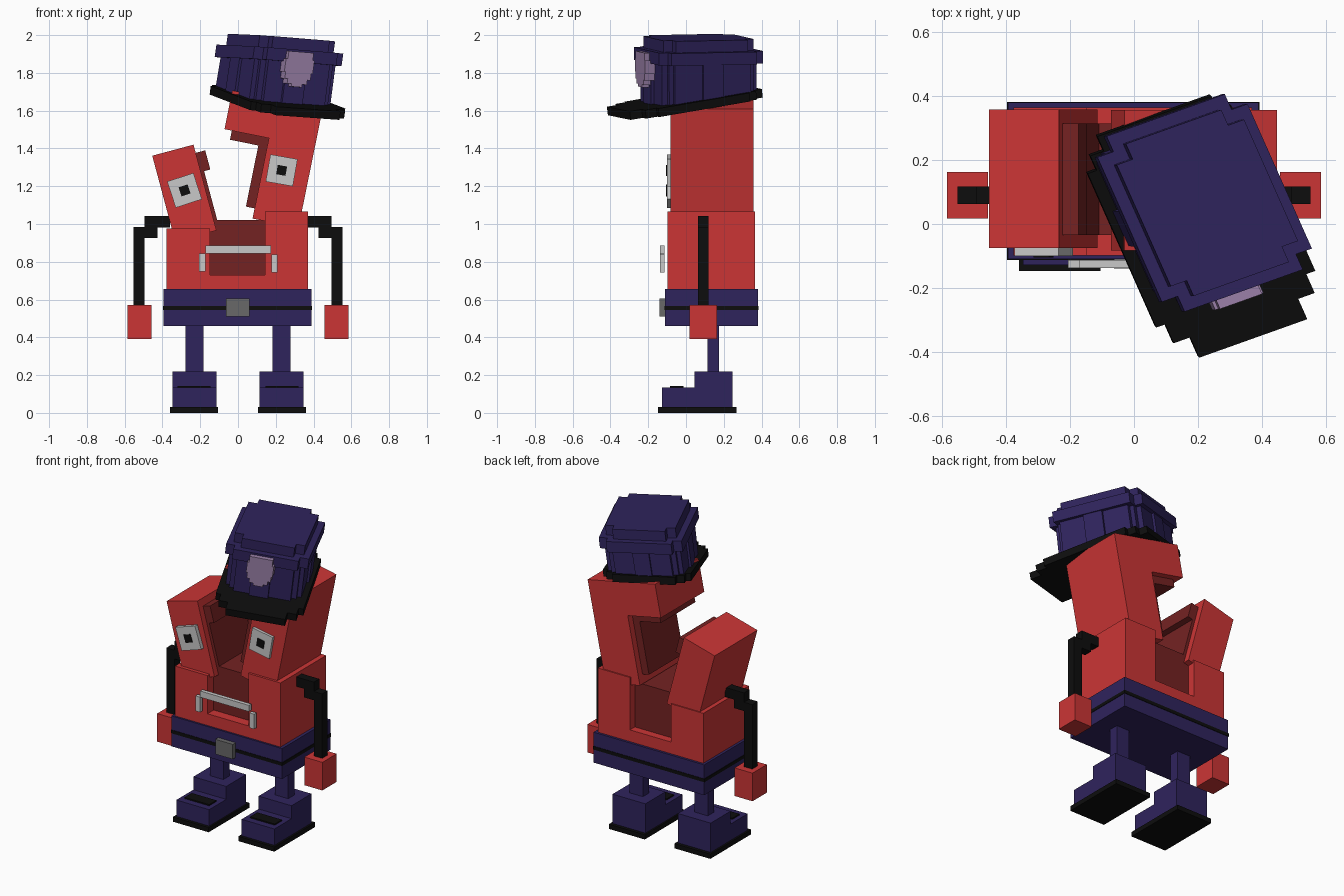
import bpy, bmesh
from math import sin, cos, radians
from mathutils import Vector

cube = bpy.data.objects.get("Cube")
if cube:
    bpy.data.objects.remove(cube)


def material(name, r, g, b):
    m = bpy.data.materials.new(name)
    m.use_nodes = True
    m.diffuse_color = (r, g, b, 1)
    m.node_tree.nodes["Principled BSDF"].inputs["Base Color"].default_value = (r, g, b, 1)
    return m


RED = material("red", .60, .036, .036)
DARK_RED = material("dark red", .175, .016, .016)
NAVY = material("navy", .028, .017, .108)
BLACK = material("black", .004, .004, .004)
PALE = material("pale grey", .58, .58, .58)
GREY = material("mid grey", .14, .14, .14)
MAUVE = material("mauve", .33, .22, .40)


class Frame:
    """Origin plus three free axes; maps local points to the model."""

    def __init__(self, origin, ex, ey, ez):
        self.o, self.x, self.y, self.z = map(Vector, (origin, ex, ey, ez))

    def at(self, x, y, z):
        return self.o + self.x * x + self.y * y + self.z * z


WORLD = Frame((0, 0, 0), (1, 0, 0), (0, 1, 0), (0, 0, 1))
# Local x and y lie in the front plane, local z is the model's depth
FRONT = Frame((0, 0, 0), (1, 0, 0), (0, 0, 1), (0, 1, 0))


def front_tilt(x, z, degrees):
    a = radians(degrees)
    return Frame((x, 0, z), (cos(a), 0, sin(a)), (-sin(a), 0, cos(a)), (0, 1, 0))


def prism(name, outline, mat, frame, z0, z1, end_frame=None):
    end_frame = end_frame or frame
    bm = bmesh.new()
    low = [bm.verts.new(frame.at(x, y, z0)) for x, y in outline]
    high = [bm.verts.new(end_frame.at(x, y, z1)) for x, y in outline]
    bm.faces.new(low)
    bm.faces.new(high)
    n = len(outline)
    for i in range(n):
        j = (i + 1) % n
        bm.faces.new((low[i], low[j], high[j], high[i]))
    bmesh.ops.recalc_face_normals(bm, faces=bm.faces)
    mesh = bpy.data.meshes.new(name)
    bm.to_mesh(mesh)
    bm.free()
    mesh.materials.append(mat)
    obj = bpy.data.objects.new(name, mesh)
    bpy.context.collection.objects.link(obj)
    return obj


def rect(x0, x1, y0, y1):
    return [(x0, y0), (x1, y0), (x1, y1), (x0, y1)]


def box(name, mat, x0, x1, y0, y1, z0, z1):
    return prism(name, rect(x0, x1, y0, y1), mat, WORLD, z0, z1)


def mirror_x(points):
    return points + [(-x, y) for x, y in reversed(points)]


def notched(hx, hy, *notches):
    """Rectangle of half sizes hx, hy with stepped corners."""
    corner = [(hx, hy - sum(notches))]
    for n in notches:
        x, y = corner[-1]
        corner += [(x - n, y), (x - n, y + n)]
    half = [(x, -y) for x, y in reversed(corner)] + corner
    return mirror_x(half)


# Boots, legs, arms and hands
for side, s in (("right", -1), ("left", 1)):
    def limb(part, mat, x0, x1, *rest):
        box(f"{side}_{part}", mat, *sorted((s * x0, s * x1)), *rest)
    limb("sole", BLACK, .105, .36, -.147, .268, 0, .03)
    limb("boot_toe", NAVY, .115, .348, -.128, .05, .03, .135)
    limb("boot_ankle", NAVY, .115, .348, .045, .247, .03, .218)
    limb("laces", BLACK, .145, .32, -.085, -.012, .135, .143)
    limb("leg", NAVY, .183, .277, .113, .175, .21, .47)
    limb("shoulder", BLACK, .36, .494, .063, .118, .982, 1.043)
    limb("elbow", BLACK, .425, .553, .063, .118, .927, .983)
    limb("forearm", BLACK, .494, .553, .063, .118, .56, .93)
    limb("hand", RED, .458, .586, .018, .163, .39, .57)

# Trousers, belt and buckle
box("trousers", NAVY, -.395, .39, -.11, .38, .46, .655)
box("belt", BLACK, -.398, .393, -.113, .383, .545, .566)
box("buckle", GREY, -.063, .06, -.14, -.105, .51, .605)

# Torso with an open slot through the middle
prism("torso", [(-.378, .65), (.37, .65), (.37, 1.066), (.142, 1.066), (.142, .73),
                (-.148, .73), (-.148, .975), (-.378, .975)], RED, FRONT, -.098, .365)
box("torso_lining", DARK_RED, -.149, .143, -.035, .315, .728, 1.02)

# Mouth frame
box("mouth_bar", PALE, -.172, .174, -.138, -.113, .845, .885)
box("mouth_right_end", PALE, -.206, -.172, -.138, -.113, .748, .845)
box("mouth_left_end", PALE, .177, .21, -.138, -.113, .742, .838)

# Short right jaw, leaning outward
jaw = front_tilt(-.114, .966, 15)
prism("right_jaw", rect(-.226, 0, 0, .47), RED, jaw, -.075, .358)
prism("right_jaw_lining", [(-.01, .01), (.018, .01), (.018, .32), (.052, .32),
                           (.052, .425), (-.01, .425)], DARK_RED, jaw, -.035, .315)

# Tall left jaw with its overhang
head = front_tilt(.077, 1.029, -11.5)
prism("left_jaw", [(0, 0), (.248, 0), (.248, .643), (-.24, .643), (-.24, .434), (0, .434)],
      RED, head, -.083, .357)
prism("left_jaw_lining", [(.01, .055), (.01, .45), (-.2, .45), (-.2, .385),
                          (-.047, .385), (-.047, .055)], DARK_RED, head, -.035, .315)

# Eyes
for side, x, z, tilt in (("right", -.283, 1.178, 18), ("left", .231, 1.284, -10)):
    eye = front_tilt(x, z, tilt)
    prism(side + "_eye", rect(-.073, .073, -.073, .073), PALE, eye, -.1, -.07)
    prism(side + "_pupil", rect(-.025, .025, -.025, .025), BLACK, eye, -.105, -.098)

# Cap: the visor and the crown each have their own slope
visor = Frame((.18, .07, 1.636), (.94, .335, -.069), (-.405, .91, .156), (.12, -.12, 1))
crown = Frame((.218, .066, 1.9), (.94, .335, -.077), (-.405, .91, .018), (.14, 0, 1))
prism("cap_visor", mirror_x([(.18, -.465), (.18, -.395), (.235, -.395), (.235, -.33),
                             (.265, -.33), (.265, .2), (.235, .2), (.235, .25),
                             (.19, .25), (.19, .3)]), BLACK, visor, 0, .045)
prism("cap_crown", notched(.228, .275, .025, .03), NAVY, visor, .03, 0, crown)
prism("cap_front_rib", rect(-.075, .04, -.292, -.2), NAVY, visor, .03, 0, crown)
prism("cap_back_rib", rect(-.05, .05, .2, .29), NAVY, visor, .03, 0, crown)
for x in (-.243, .243):
    prism("cap_side_rib", [(x * k, y) for k, y in
                           ((.8, -.06), (1, -.06), (1, .06), (.8, .06))],
          NAVY, visor, .03, 0, crown)
prism("cap_rim", notched(.25, .302, .053), NAVY, crown, -.04, .026)
prism("cap_top", notched(.212, .262, .053), NAVY, crown, .02, .087)

# Badge on the cap front: local x across, local y up, local z toward the back
badge = Frame(crown.at(-.02, 0, -.075), crown.x, crown.z, crown.y)
prism("cap_badge", mirror_x([(.03, -.095), (.03, -.08), (.055, -.08), (.055, -.055),
                             (.072, -.055), (.072, -.02), (.08, -.02), (.08, .05),
                             (.07, .05), (.07, .09)]), MAUVE, badge, -.332, -.27)
